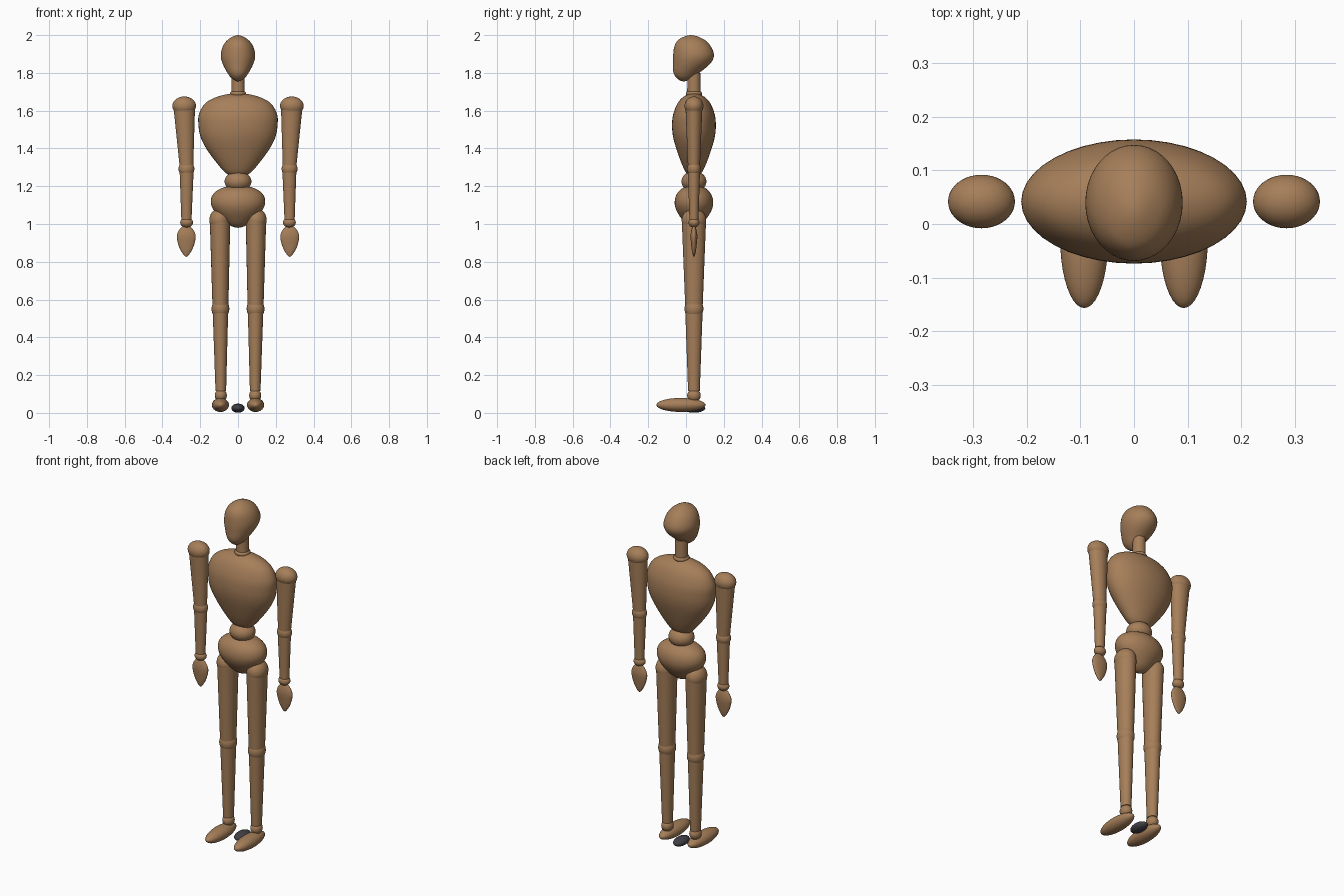
import bpy
import bmesh
import math
from mathutils import Matrix

if "Cube" in bpy.data.objects:
    bpy.data.objects.remove(bpy.data.objects["Cube"])

Y = 0.042      # depth of the body's centre line
SEG = 40


def material(name, rgb):
    m = bpy.data.materials.new(name)
    m.diffuse_color = (*rgb, 1)
    m.use_nodes = True
    m.node_tree.nodes["Principled BSDF"].inputs["Base Color"].default_value = m.diffuse_color
    return m


wood = material("tan wood", (0.38, 0.21, 0.10))
dark = material("dark grey", (0.05, 0.05, 0.06))


def finish(name, bm, mat):
    bmesh.ops.recalc_face_normals(bm, faces=bm.faces[:])
    me = bpy.data.meshes.new(name)
    bm.to_mesh(me)
    bm.free()
    me.materials.append(mat)
    ob = bpy.data.objects.new(name, me)
    bpy.context.collection.objects.link(ob)
    bpy.ops.object.select_all(action='DESELECT')
    ob.select_set(True)
    bpy.context.view_layer.objects.active = ob
    bpy.ops.object.shade_smooth_by_angle(angle=math.radians(40))
    return ob


def ball(name, centre, radii, mat=wood):
    bm = bmesh.new()
    mtx = Matrix.Translation(centre) @ Matrix.Diagonal((*radii, 1))
    bmesh.ops.create_uvsphere(bm, u_segments=SEG, v_segments=24, radius=1, matrix=mtx)
    return finish(name, bm, mat)


def skin(name, rows):
    """Elliptical rings, each row = (x, y, z, rx, ry)."""
    bm = bmesh.new()
    rings = []
    for x, y, z, rx, ry in rows:
        if rx < 1e-4:
            rings.append([bm.verts.new((x, y, z))])
            continue
        rings.append([bm.verts.new((x + rx * math.cos(a), y + ry * math.sin(a), z))
                      for a in (2 * math.pi * i / SEG for i in range(SEG))])
    for a, b in zip(rings, rings[1:]):
        for i in range(SEG):
            j = (i + 1) % SEG
            if len(a) == 1:
                bm.faces.new((a[0], b[j], b[i]))
            elif len(b) == 1:
                bm.faces.new((a[i], a[j], b[0]))
            else:
                bm.faces.new((a[i], a[j], b[j], b[i]))
    for r in (rings[0], rings[-1]):
        if len(r) > 1:
            bm.faces.new(r)
    return finish(name, bm, wood)


def egg(name, x, rows, steps=5):
    """Smooth closed form; rows = (z, half width, y centre, half depth), first and last are poles."""
    def mirrored(pole, near):
        return (near[0], -near[1], 2 * pole[2] - near[2], -near[3])
    pts = [mirrored(rows[0], rows[1]), *rows, mirrored(rows[-1], rows[-2])]
    out = []
    for k in range(1, len(pts) - 2):
        p0, p1, p2, p3 = pts[k - 1:k + 3]
        for s in range(steps):
            t = s / steps
            out.append([0.5 * (2 * b + (c - a) * t + (2 * a - 5 * b + 4 * c - d) * t * t
                               + (3 * b - a - 3 * c + d) * t ** 3)
                        for a, b, c, d in zip(p0, p1, p2, p3)])
    out.append(rows[-1])
    return skin(name, [(x, yc, z, rx, ry) for z, rx, yc, ry in out])


def taper(name, top, bottom):
    """Straight tapered limb; each end = (x, z, rx, ry)."""
    return skin(name, [(x, Y, z, rx, ry) for x, z, rx, ry in (top, bottom)])


# head, tilted forward
egg("head", 0, [(2.0, 0, 0.025, 0), (1.98, 0.048, 0.028, 0.062), (1.945, 0.078, 0.034, 0.094),
                (1.895, 0.091, 0.040, 0.108), (1.85, 0.082, 0.030, 0.099),
                (1.80, 0.056, 0.002, 0.068), (1.77, 0.032, -0.008, 0.038), (1.755, 0, -0.014, 0)])

# neck
taper("neck", (0, 1.80, 0.034, 0.034), (0, 1.68, 0.036, 0.036))
ball("neck_base", (0, Y, 1.69), (0.043, 0.043, 0.022))

# torso
egg("chest", 0, [(1.693, 0, Y, 0), (1.677, 0.100, Y, 0.050), (1.64, 0.172, Y, 0.086),
                 (1.58, 0.207, Y, 0.110), (1.52, 0.209, Y, 0.116), (1.46, 0.198, Y, 0.110),
                 (1.395, 0.165, Y, 0.092), (1.315, 0.106, Y, 0.063),
                 (1.265, 0.058, Y, 0.036), (1.245, 0, Y, 0)])
ball("waist", (0, Y, 1.225), (0.071, 0.066, 0.055))
egg("pelvis", 0, [(1.203, 0, Y, 0), (1.192, 0.080, Y, 0.056), (1.16, 0.130, Y, 0.090),
                  (1.115, 0.144, Y, 0.102), (1.07, 0.126, Y, 0.092), (1.02, 0.079, Y, 0.060),
                  (0.992, 0.042, Y, 0.032), (0.98, 0, Y, 0)])

for side, s in (("left", 1), ("right", -1)):
    # arm
    ball(side + "_shoulder", (s * 0.285, Y, 1.625), (0.0625, 0.050, 0.050))
    taper(side + "_upper_arm", (s * 0.284, 1.605, 0.056, 0.044), (s * 0.273, 1.305, 0.036, 0.032))
    ball(side + "_elbow", (s * 0.273, Y, 1.292), (0.042, 0.036, 0.042))
    taper(side + "_forearm", (s * 0.272, 1.28, 0.037, 0.032), (s * 0.273, 1.025, 0.027, 0.024))
    ball(side + "_wrist", (s * 0.272, Y, 1.008), (0.034, 0.029, 0.027))
    egg(side + "_hand", s * 0.274, [(0.992, 0, Y, 0), (0.98, 0.029, Y, 0.010),
                                    (0.938, 0.050, Y, 0.018), (0.885, 0.040, Y, 0.014),
                                    (0.845, 0.020, Y, 0.008), (0.826, 0, Y, 0)])
    # leg
    ball(side + "_hip", (s * 0.097, Y, 1.02), (0.055, 0.065, 0.062))
    taper(side + "_thigh", (s * 0.095, 1.012, 0.054, 0.064), (s * 0.093, 0.56, 0.042, 0.046))
    ball(side + "_knee", (s * 0.093, Y, 0.551), (0.047, 0.050, 0.055))
    taper(side + "_shin", (s * 0.093, 0.54, 0.041, 0.046), (s * 0.091, 0.115, 0.028, 0.031))
    ball(side + "_ankle", (s * 0.091, Y, 0.092), (0.032, 0.036, 0.034))
    # foot
    ball(side + "_foot", (s * 0.093, -0.027, 0.042), (0.045, 0.130, 0.037))

# small stand pad between the feet
ball("stand_pad", (0, Y, 0.025), (0.035, 0.060, 0.024), dark)
